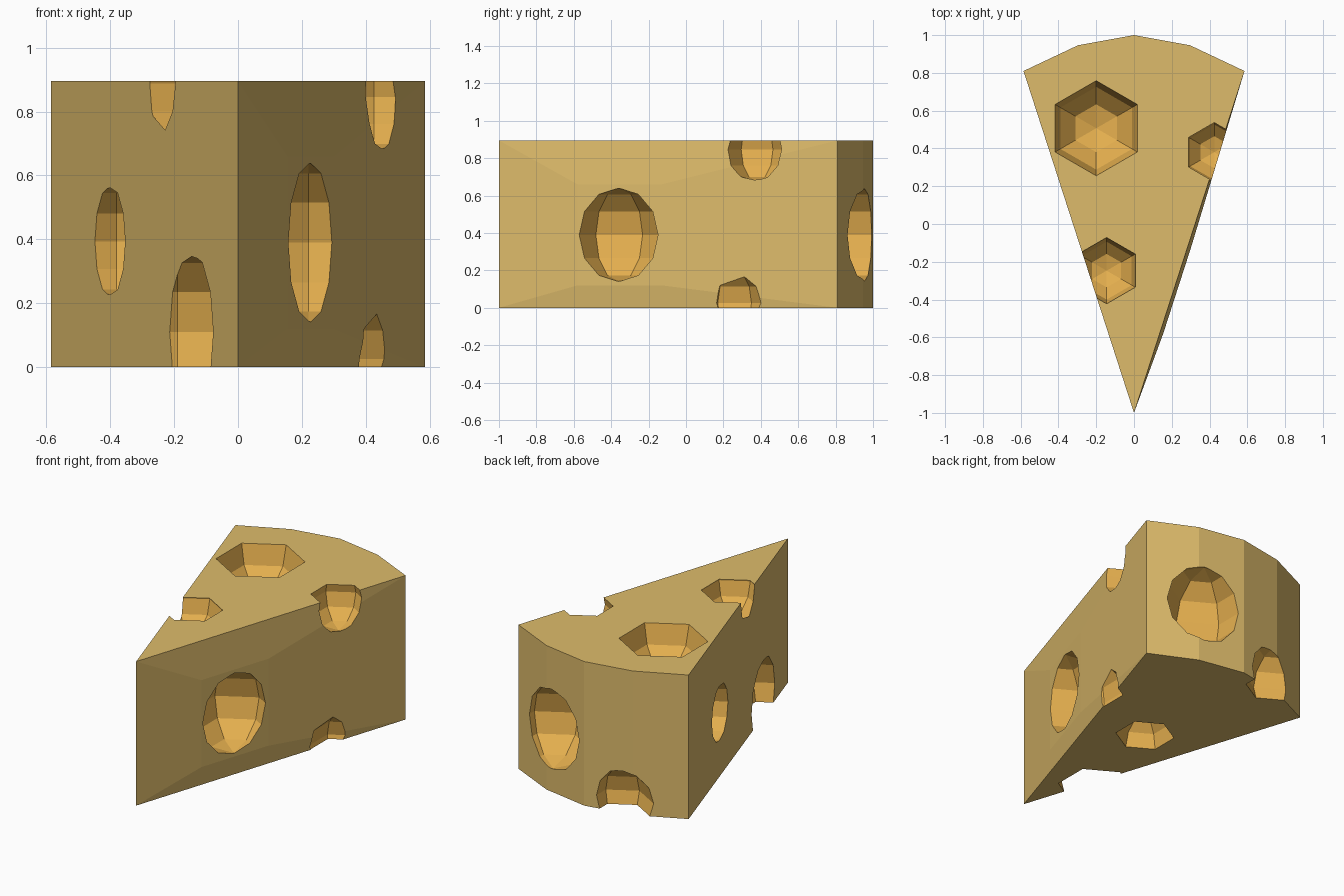
import bpy, bmesh
from mathutils import Matrix

if "Cube" in bpy.data.objects:
    bpy.data.objects.remove(bpy.data.objects["Cube"])

H = 0.895


def material(name, rgb):
    m = bpy.data.materials.new(name)
    m.diffuse_color = (*rgb, 1)
    m.use_nodes = True
    m.node_tree.nodes["Principled BSDF"].inputs["Base Color"].default_value = m.diffuse_color
    return m


MATS = [material("cheese_yellow", (0.73, 0.50, 0.147)),
        material("hole_orange", (0.81, 0.445, 0.08))]


def make_object(name, bm):
    me = bpy.data.meshes.new(name)
    bm.to_mesh(me)
    bm.free()
    for m in MATS:
        me.materials.append(m)
    ob = bpy.data.objects.new(name, me)
    bpy.context.collection.objects.link(ob)
    return ob


# wedge: outline with a five-point rind arc, extruded upwards
outline = [(0, -1), (0.585, 0.81), (0.297, 0.946), (0, 1), (-0.297, 0.946), (-0.585, 0.81)]
bm = bmesh.new()
base = bm.faces.new([bm.verts.new((x, y, 0)) for x, y in outline])
ext = bmesh.ops.extrude_face_region(bm, geom=[base], use_keep_orig=True)["geom"]
bmesh.ops.translate(bm, vec=(0, 0, H), verts=[g for g in ext if isinstance(g, bmesh.types.BMVert)])
bmesh.ops.recalc_face_normals(bm, faces=bm.faces)

# slight swelling of the right wall around its large hole
wall = [f for f in bm.faces if f.normal.x > 0.9]
panel = bmesh.ops.extrude_discrete_faces(bm, faces=wall)["faces"][0]
for v in panel.verts:
    y = -0.58 if v.co.y < 0 else -0.13
    v.co = (0.3232 * (y + 1) + 0.019, y, 0.12 if v.co.z < 0.4 else 0.66)
bmesh.ops.recalc_face_normals(bm, faces=bm.faces)
cheese = make_object("cheese_wedge", bm)

# holes: six-sided low-poly spheres (x, y, z, radius)
holes = [
    (-0.20, 0.507, 0.900, 0.253),    # top, large
    (-0.145, -0.247, 0.888, 0.177),  # top, left edge
    (0.425, 0.380, 0.846, 0.170),    # top, right edge
    (0.220, -0.357, 0.390, 0.250),   # right wall
    (0.525, 0.260, 0.025, 0.180),    # right wall, bottom edge
    (-0.380, 0.251, 0.394, 0.174),   # left wall
    (-0.190, -0.575, 0.110, 0.250),  # left wall, bottom edge
    (-0.026, 0.068, 0.004, 0.173),   # underside
    (0.255, 0.940, 0.390, 0.250),    # rind
    (-0.240, 0.990, 0.080, 0.190),   # rind, bottom edge
]
bm = bmesh.new()
for x, y, z, r in holes:
    bmesh.ops.create_uvsphere(bm, u_segments=6, v_segments=6, radius=r,
                              matrix=Matrix.Translation((x, y, z)))
for f in bm.faces:
    f.material_index = 1
cutter = make_object("hole_cutter", bm)
cutter.hide_render = True

# carve the holes
mod = cheese.modifiers.new("holes", "BOOLEAN")
mod.operation = "DIFFERENCE"
mod.solver = "EXACT"
mod.object = cutter
bpy.context.view_layer.objects.active = cheese
bpy.ops.object.modifier_apply(modifier=mod.name)
bpy.data.objects.remove(cutter)
